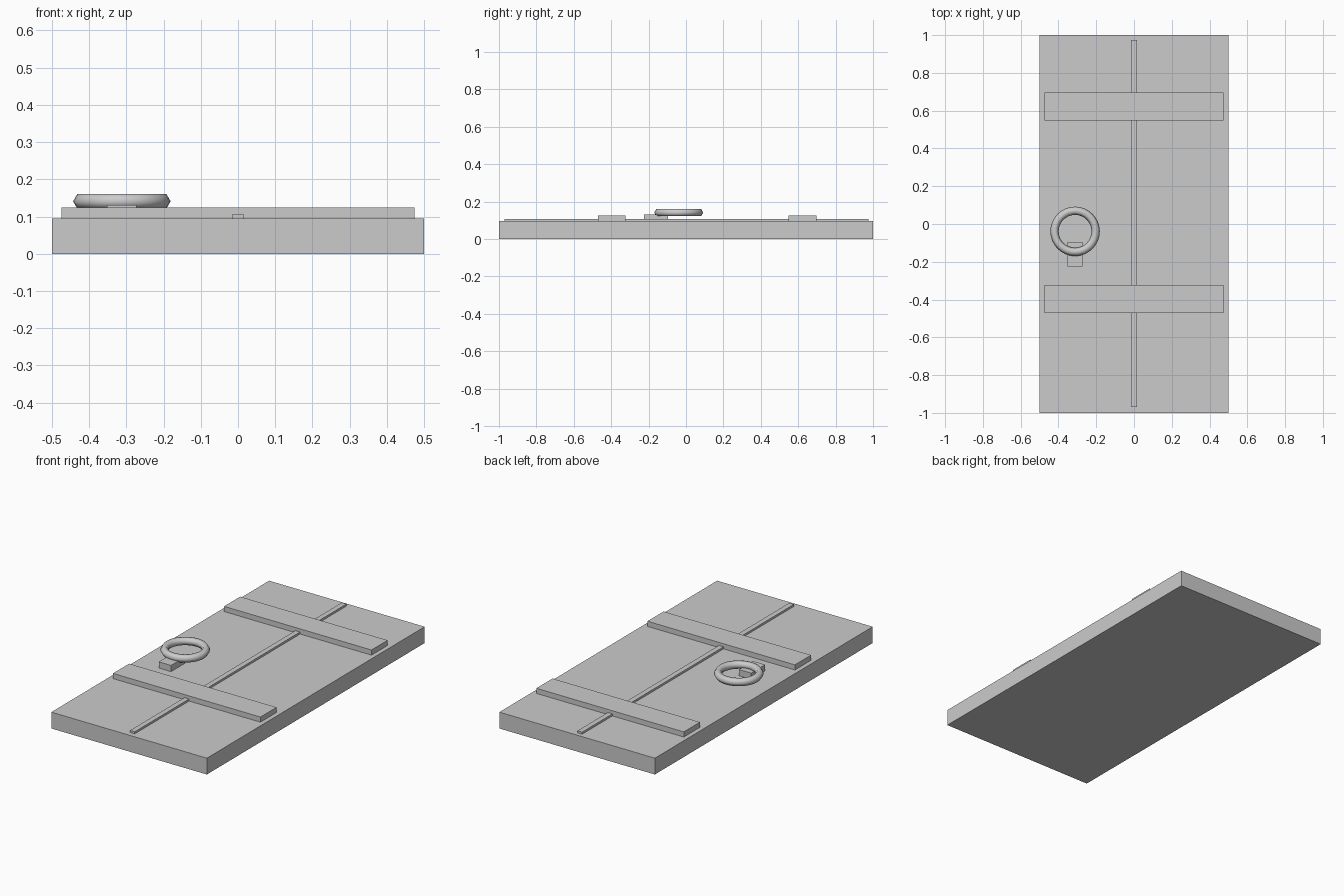
import bpy
import math

old = bpy.data.objects.get("Cube")
if old:
    bpy.data.objects.remove(old, do_unlink=True)

# One plain grey for the whole door
grey = bpy.data.materials.new("plain grey")
grey.use_nodes = True
colour = (0.6, 0.6, 0.6, 1)
grey.diffuse_color = colour
grey.node_tree.nodes["Principled BSDF"].inputs["Base Color"].default_value = colour


def box(name, x0, x1, y0, y1, z0, z1):
    bpy.ops.mesh.primitive_cube_add(
        size=1, location=((x0 + x1) / 2, (y0 + y1) / 2, (z0 + z1) / 2))
    ob = bpy.context.object
    ob.name = name
    ob.scale = (x1 - x0, y1 - y0, z1 - z0)
    bpy.ops.object.transform_apply(location=False, rotation=False, scale=True)
    ob.data.materials.append(grey)
    return ob


TOP = 0.095

# Door slab and the raised strip along its middle
box("door_slab", -0.5, 0.5, -1, 1, 0, TOP)
box("centre_strip", -0.015, 0.015, -0.97, 0.975, TOP - 0.01, 0.107)

# Two cross battens
for name, y in (("lower_batten", -0.397), ("upper_batten", 0.623)):
    box(name, -0.474, 0.474, y - 0.074, y + 0.074, TOP - 0.01, 0.125)

# Pull ring and the bracket that holds it
box("ring_bracket", -0.352, -0.273, -0.225, -0.096, TOP - 0.01, 0.131)
bpy.ops.mesh.primitive_torus_add(
    location=(-0.312, -0.039, 0.141), major_segments=32, minor_segments=6,
    major_radius=0.109, minor_radius=0.022)
ring = bpy.context.object
ring.name = "pull_ring"
ring.data.materials.append(grey)
bpy.ops.object.shade_smooth_by_angle(angle=math.radians(65))
